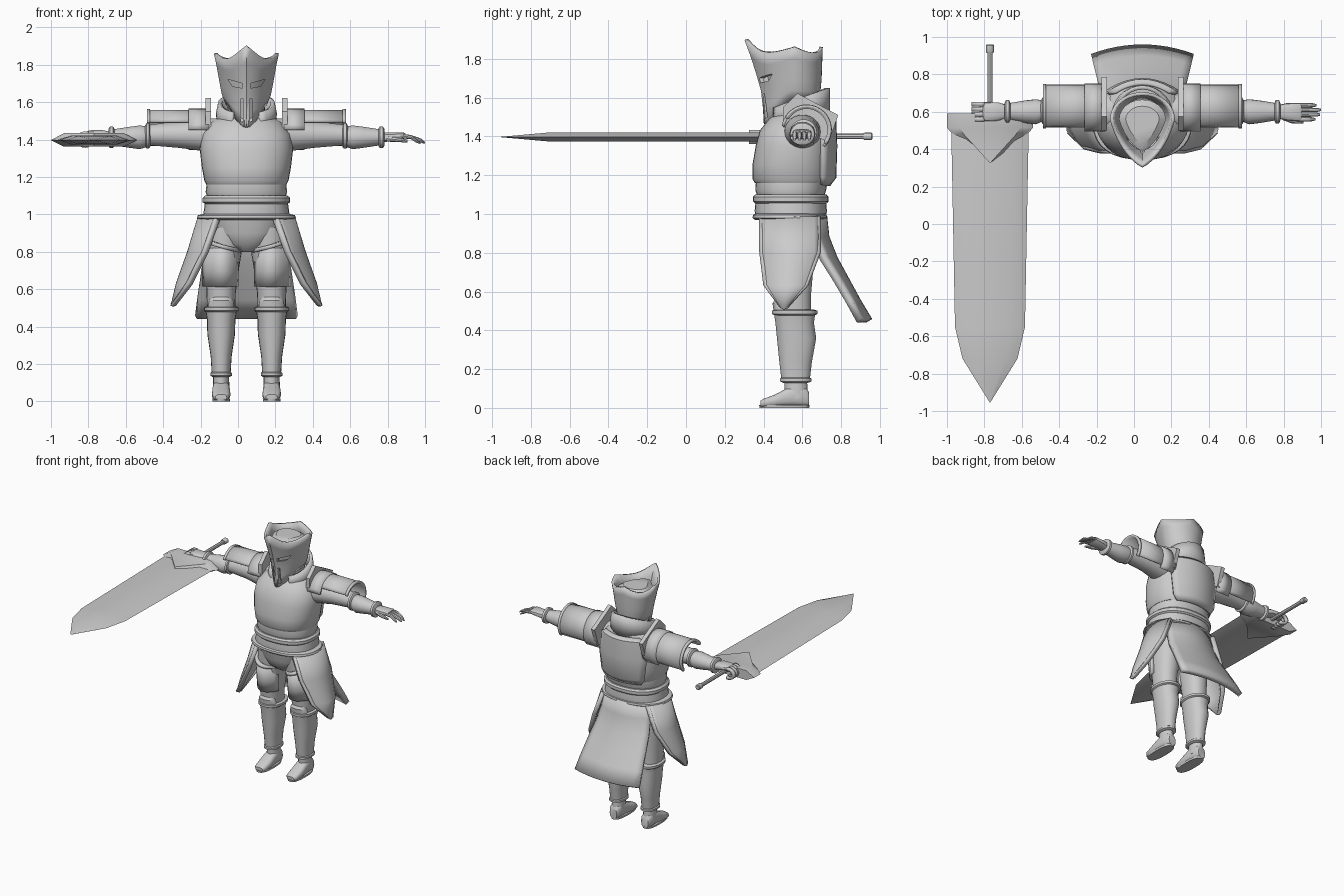
import bpy, bmesh, math
from mathutils import Vector

CX = 0.045                      # body centre line
steel = bpy.data.materials.new("steel_grey")
steel.diffuse_color = (0.6, 0.6, 0.6, 1)


def make(name, verts, faces, mirror=False, thick=0, loc=CX):
    me = bpy.data.meshes.new(name)
    me.from_pydata([tuple(v) for v in verts], [], faces)
    bm = bmesh.new()
    bm.from_mesh(me)
    bmesh.ops.recalc_face_normals(bm, faces=bm.faces)
    bm.to_mesh(me)
    bm.free()
    ob = bpy.data.objects.new(name, me)
    bpy.context.collection.objects.link(ob)
    ob.location.x = loc
    me.materials.append(steel)
    if thick:
        m = ob.modifiers.new("thickness", 'SOLIDIFY')
        m.thickness, m.offset = thick, 0
    if mirror:
        m = ob.modifiers.new("mirror", 'MIRROR')
        m.use_mirror_merge = False
    return ob


def place(axis, pos, a, b):
    return {'x': (pos, a, b), 'y': (a, pos, b), 'z': (a, b, pos)}[axis]


def loft(name, axis, rings, n=28, p=2.3, mirror=False):
    """Closed loft; each ring is (position, centre a, centre b, half a, half b)."""
    vs = []
    for pos, ca, cb, ha, hb in rings:
        for i in range(n):
            t = 2 * math.pi * i / n
            c, s = math.cos(t), math.sin(t)
            vs.append(place(axis, pos, ca + ha * math.copysign(abs(c) ** (2 / p), c),
                            cb + hb * math.copysign(abs(s) ** (2 / p), s)))
    fs = [(r * n + i, r * n + (i + 1) % n, (r + 1) * n + (i + 1) % n, (r + 1) * n + i)
          for r in range(len(rings) - 1) for i in range(n)]
    fs += [tuple(range(n)), tuple(range((len(rings) - 1) * n, len(rings) * n))]
    return make(name, vs, fs, mirror)


def sheet(name, rows, thick, mirror=False, closed=False):
    """Thickened grid of points."""
    w = len(rows[0])
    vs = [p for r in rows for p in r]
    fs = [(r * w + i, r * w + (i + 1) % w, (r + 1) * w + (i + 1) % w, (r + 1) * w + i)
          for r in range(len(rows) - 1) for i in range(w if closed else w - 1)]
    return make(name, vs, fs, mirror, thick)


def arc3(a, m, b, n=10):
    """Parabola through three points."""
    a, m, b = Vector(a), Vector(m), Vector(b)
    c = 2 * m - (a + b) / 2
    return [a * (1 - t) ** 2 + c * 2 * t * (1 - t) + b * t * t for t in [i / n for i in range(n + 1)]]


def prism(name, axis, pts, lo, hi, mirror=False, loc=CX):
    n = len(pts)
    vs = [place(axis, lo, *q) for q in pts] + [place(axis, hi, *q) for q in pts]
    fs = [tuple(range(n)), tuple(range(n, 2 * n))]
    fs += [(i, (i + 1) % n, n + (i + 1) % n, n + i) for i in range(n)]
    return make(name, vs, fs, mirror, 0, loc)


# Torso armour
loft("breastplate", 'z', [(1.16, 0, .545, .215, .19), (1.18, 0, .545, .225, .203), (1.25, 0, .545, .238, .203),
     (1.35, 0, .557, .25, .198), (1.43, 0, .565, .238, .185), (1.49, 0, .585, .195, .157),
     (1.53, 0, .6, .13, .125)], 36)
loft("abdomen", 'z', [(1.0, 0, .54, .215, .17), (1.08, 0, .54, .205, .165), (1.2, 0, .545, .215, .18)])
loft("lower_lame", 'z', [(1.1, 0, .54, .212, .175), (1.12, 0, .54, .218, .182), (1.17, 0, .545, .212, .185)])
loft("belt_upper", 'z', [(1.055, 0, .54, .22, .185), (1.065, 0, .54, .234, .195),
     (1.088, 0, .54, .234, .195), (1.1, 0, .54, .22, .185)], 32)
loft("belt_lower", 'z', [(1.0, 0, .54, .23, .185), (1.02, 0, .54, .228, .186), (1.06, 0, .54, .222, .182)], 32)
loft("waist_flange", 'z', [(.97, 0, .535, .24, .18), (.98, 0, .535, .265, .192),
     (.995, 0, .535, .26, .19), (1.005, 0, .535, .22, .175)], 32)
loft("hips", 'z', [(.8, 0, .54, .05, .08), (.84, 0, .54, .13, .13), (.9, 0, .54, .19, .15),
     (1.0, 0, .535, .215, .165)])
sheet("back_plate", [arc3((-w, .70, z), (0, y, z), (w, .70, z))
      for z, w, y in ((1.15, .15, .735), (1.19, .18, .765), (1.35, .2, .77), (1.48, .18, .765), (1.5, .14, .745))], .02)

# Raised collar, taller at the back
rows = []
for v in (0, .5, 1):
    row = []
    for i in range(25):
        t = math.radians(-62 + 304 * i / 24)
        k = (math.sin(t) + 1) / 2
        r = .155 - .012 * abs(v - .4) * 2
        row.append((r * math.cos(t), .585 + .145 * math.sin(t), 1.46 + .04 * k + v * (.08 + .07 * k)))
    rows.append(row)
sheet("collar", rows, .022)
loft("neck", 'z', [(1.48, 0, .58, .1, .1), (1.65, 0, .57, .1, .1)], 20)


# Helmet: teardrop section with a swept, pointed rim
def teardrop(t, hw, yf, yb):
    c, s = math.cos(t), math.sin(t)
    if s >= 0:
        return hw * c, .56 + (yb - .56) * s
    q = 2 * abs(math.atan2(s, abs(c))) / math.pi
    x = hw * (.5 * abs(c) + .5 * (1 - q))
    return math.copysign(x, c), .56 - (.56 - yf) * (.5 * abs(s) + .5 * q)


rows = []
for v, hw, yf, yb in ((0, .1, .41, .675), (.2, .122, .405, .685), (.4, .133, .395, .69),
                      (.6, .143, .37, .692), (.8, .153, .342, .694), (1, .165, .31, .696)):
    row = []
    for i in range(40):
        t = 2 * math.pi * i / 40
        f = max(0, -math.sin(t))
        top = 1.862 - .03 * abs(math.sin(2 * t)) + .038 * f ** 8
        bot = 1.585 - .12 * f ** 2
        row.append((*teardrop(t, hw, yf, yb), bot + (top - bot) * v))
    rows.append(row)
helmet = sheet("helmet", rows, .018, closed=True)
vs = [(*teardrop(2 * math.pi * i / 24, hw, yf, yb), z) for z, hw, yf, yb in
      ((1.5, .085, .44, .64), (1.66, .108, .43, .66), (1.8, .125, .385, .665), (1.825, .09, .43, .63))
      for i in range(24)]
make("helmet_cap", vs, [(r * 24 + i, r * 24 + (i + 1) % 24, r * 24 + 24 + (i + 1) % 24, r * 24 + 24 + i)
     for r in range(3) for i in range(24)] + [tuple(range(24)), tuple(range(72, 96))])

# Visor openings
slots = [[(.022, 1.675), (.075, 1.685), (.1, 1.722), (.022, 1.7)], [(.018, 1.49), (.032, 1.5), (.03, 1.62), (.018, 1.62)]]
for s in (-1, 1):
    for k, pts in enumerate(slots):
        cut = prism("visor_cutter", 'y', [(s * x, z) for x, z in pts], .25, .5)
        cut.hide_render = True
        cut.display_type = 'WIRE'
        cut.hide_set(True)
        m = helmet.modifiers.new("slot", 'BOOLEAN')
        m.object, m.operation, m.solver = cut, 'DIFFERENCE', 'EXACT'
prism("nose_guard", 'x', [(.375, 1.73), (.395, 1.62), (.402, 1.47), (.425, 1.49), (.425, 1.72)], -.01, .01)

# Arms
loft("upper_arm", 'x', [(.16, .6, 1.425, .1, .09), (.25, .6, 1.425, .09, .085), (.36, .61, 1.425, .075, .07),
     (.5, .605, 1.425, .06, .058), (.54, .605, 1.42, .055, .055)], 22, 2, True)
loft("elbow_ring", 'x', [(.51, .605, 1.42, .05, .05), (.52, .605, 1.42, .07, .068), (.535, .605, 1.42, .07, .068),
     (.545, .605, 1.42, .05, .05)], 22, 2, True)
loft("forearm", 'x', [(.53, .605, 1.415, .055, .055), (.57, .6, 1.412, .067, .064), (.63, .6, 1.412, .06, .056),
     (.72, .6, 1.412, .045, .042)], 22, 2, True)
loft("wrist_cuff", 'x', [(.705, .6, 1.412, .045, .045), (.713, .6, 1.412, .063, .058), (.73, .6, 1.412, .063, .058),
     (.738, .6, 1.412, .045, .045)], 22, 2, True)


# Shoulder guards
def hood(name, x0, x1, r, a0, a1):
    sheet(name, [[(x, .622 + r * math.cos(math.radians(a0 + (a1 - a0) * i / 18)),
          1.435 + r * math.sin(math.radians(a0 + (a1 - a0) * i / 18))) for i in range(19)] for x in (x0, x1)], .016, True)


hood("shoulder_guard", .2, .53, .115, -35, 150)
hood("shoulder_rim", .515, .532, .12, -38, 152)
hood("shoulder_inner_lame", .2, .31, .122, -45, 172)
prism("shoulder_fin", 'x', [(.5, 1.45), (.5, 1.55), (.575, 1.622), (.785, 1.51), (.735, 1.37), (.62, 1.42)], .19, .22, True)

# Open hand
loft("open_palm", 'x', [(.72, .6, 1.41, .035, .028), (.77, .6, 1.415, .046, .024), (.84, .598, 1.42, .05, .018),
     (.85, .598, 1.42, .044, .012)], 14, 2.6)
for i, end in enumerate((.925, .95, .955, .93)):
    y = .56 + i * .025
    loft("finger", 'x', [(.83, y, 1.419, .012, .012), (.88, y, 1.413, .012, .011),
         (end - .02, y, 1.395, .011, .01), (end, y, 1.382, .006, .005)], 8, 2)
loft("thumb", 'x', [(.75, .57, 1.405, .015, .016), (.8, .552, 1.4, .014, .013), (.86, .545, 1.392, .008, .008)], 8, 2)

# Gripping hand
loft("fist_palm", 'x', [(-.72, .6, 1.41, .035, .03), (-.77, .6, 1.425, .05, .026), (-.84, .6, 1.43, .052, .02),
     (-.87, .6, 1.42, .046, .014)], 14, 2.6)
for i in range(4):
    y = .56 + i * .027
    sheet("curled_finger", [[(-.855 + .045 * math.cos(t) - .005, y + d, 1.4 + .034 * math.sin(t))
          for t in [math.radians(70 + 22 * k) for k in range(11)]] for d in (-.012, .012)], .02)

# Sword
prism("sword_grip", 'y', [(-.77 + .014 * math.cos(k * math.pi / 4), 1.4 + .014 * math.sin(k * math.pi / 4))
      for k in range(8)], .55, .93, loc=0)
loft("sword_pommel", 'y', [(.915, -.815, 1.4, .018, .016), (.92, -.815, 1.4, .021, .019),
     (.955, -.815, 1.4, .021, .019), (.96, -.815, 1.4, .016, .014)], 12)
vs, fs = [], []
for y, w, b, h in ((.56, .208, .13, .024), (-.55, .187, .115, .024), (-.72, .147, .085, .022), (-.955, .001, .0005, .001)):
    vs += [(-.77 + x, y, 1.397 + z) for x, z in ((-w, 0), (-b, h), (b, h), (w, 0), (b, -h), (-b, -h))]
for r in range(3):
    fs += [(r * 6 + i, r * 6 + (i + 1) % 6, r * 6 + 6 + (i + 1) % 6, r * 6 + 6 + i) for i in range(6)]
make("sword_blade", vs, fs + [tuple(range(6)), tuple(range(18, 24))], loc=0)
vs = []
for z, k in ((1.362, .7), (1.397, 1), (1.434, .7)):
    vs += [(-.77 + x * k, y, z) for x, y in ((-.23, .592), (.23, .592), (.23, .515), (.2, .48), (0, .325), (-.2, .48), (-.23, .515))]
make("sword_base", vs, [(r * 7 + i, r * 7 + (i + 1) % 7, r * 7 + 7 + (i + 1) % 7, r * 7 + 7 + i)
     for r in range(2) for i in range(7)] + [tuple(range(7)), tuple(range(14, 21))], loc=0)

# Hanging side plates and rear skirt
rows = [((.15, .385, .985), (.25, .53, .985), (.19, .69, .985)), ((.215, .385, .8), (.305, .53, .8), (.26, .69, .8)),
        ((.3, .405, .63), (.365, .52, .63), (.34, .625, .63)), ((.39, .49, .515), (.396, .505, .508), (.392, .52, .515))]
sheet("side_plate", [arc3(*r) for r in rows], .02, True)
for k, name in ((0, "side_plate_front_trim"), (2, "side_plate_rear_trim")):
    sheet(name, [[Vector(r[k]).lerp(Vector(r[1]), f) for f in (0, .15)] for r in rows], .03, True)
sheet("rear_skirt", [arc3((-w, ye, z), (0, y, z), (w, ye, z), 12) for z, w, ye, y in
      ((.99, .19, .64, .71), (.88, .205, .66, .722), (.77, .222, .705, .765), (.66, .24, .775, .825),
       (.55, .257, .84, .885), (.45, .27, .895, .945))], .035)

# Legs
loft("thigh", 'z', [(.48, .135, .555, .075, .09), (.58, .135, .55, .078, .095), (.72, .128, .545, .09, .112),
     (.84, .118, .54, .1, .125), (.93, .11, .54, .1, .13)], 22, 2.2, True)
sheet("thigh_guard", [arc3((.055, .50, z), (.135, y, z), (.225, .52, z)) for z, y in
      ((.615, .435), (.7, .42), (.82, .405))], .03, True)
sheet("thigh_guard_top", [arc3((.048, .49, z - .025), (.135, .402, z), (.232, .51, z + .035)) for z in (.82, .84)], .035, True)
loft("greave", 'z', [(.14, .135, .565, .05, .073), (.24, .135, .565, .056, .085), (.36, .135, .57, .074, .102),
     (.44, .135, .56, .076, .1), (.49, .135, .56, .085, .108)], 22, 2.2, True)
loft("knee_rim", 'z', [(.475, .135, .56, .08, .1), (.485, .135, .56, .092, .118), (.502, .135, .56, .092, .118),
     (.508, .135, .56, .08, .1)], 22, 2.2, True)
loft("knee_cap", 'z', [(.5, .135, .5, .07, .05), (.54, .135, .49, .065, .045), (.58, .135, .5, .04, .03)], 14, 2, True)
loft("ankle_rim", 'z', [(.13, .135, .565, .045, .065), (.138, .135, .565, .058, .082), (.152, .135, .565, .058, .082),
     (.16, .135, .565, .048, .07)], 22, 2.2, True)
loft("ankle", 'z', [(.05, .135, .57, .045, .06), (.14, .135, .565, .042, .06)], 18, 2, True)
loft("boot", 'y', [(.385, .135, .022, .03, .016), (.4, .135, .026, .043, .022), (.46, .135, .038, .05, .032),
     (.52, .135, .055, .047, .048), (.57, .135, .065, .044, .058), (.62, .135, .055, .04, .048),
     (.635, .135, .045, .03, .035)], 18, 2.8, True)
loft("boot_sole", 'z', [(0, .135, .507, .046, .128), (.015, .135, .507, .048, .13)], 20, 2.5, True)

# Shading
meshes = [o for o in bpy.context.scene.objects if not o.hide_render]
for o in meshes:
    o.select_set(True)
bpy.context.view_layer.objects.active = meshes[0]
bpy.ops.object.shade_smooth_by_angle(angle=math.radians(35))
